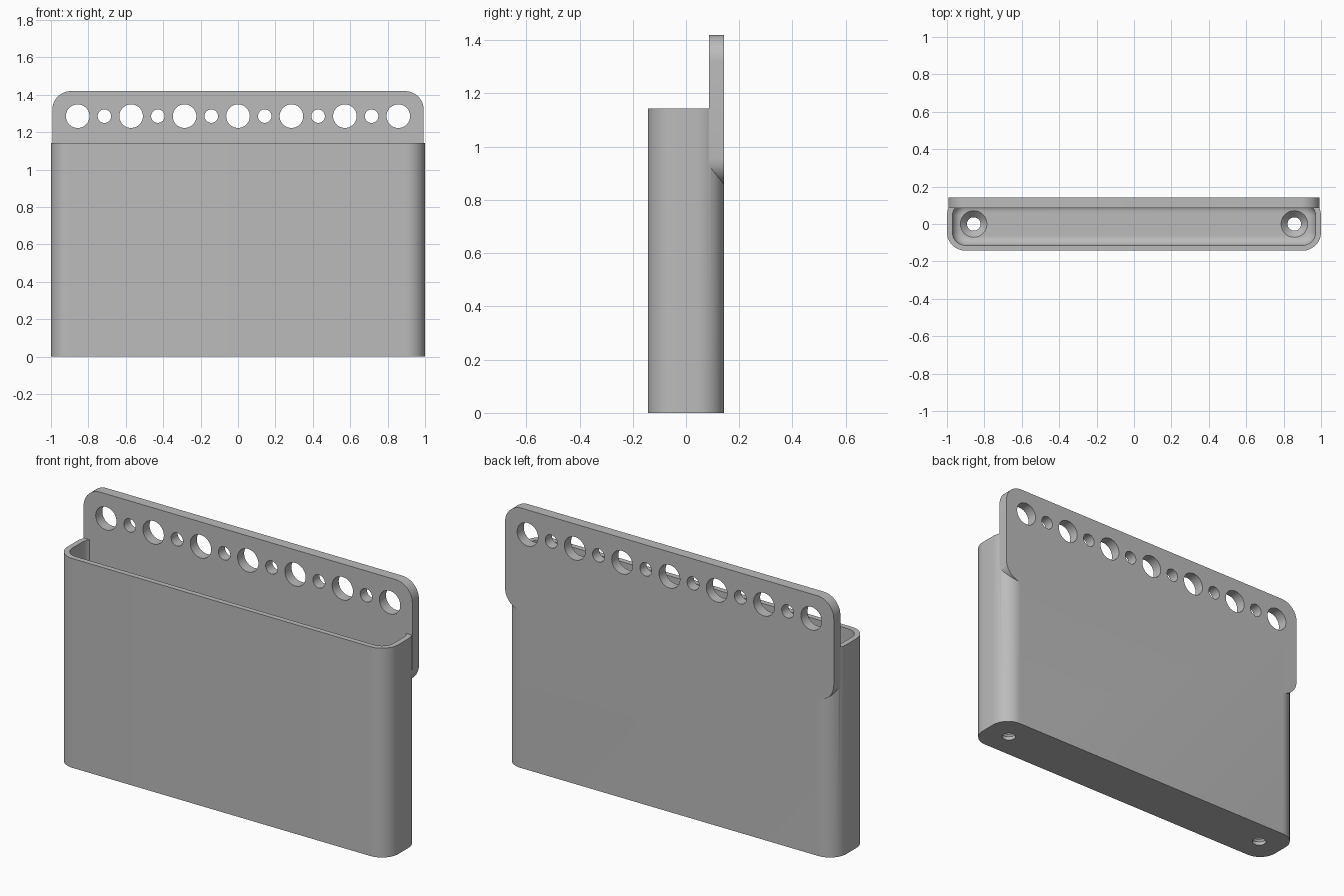
import bpy
import bmesh
from math import sin, cos, pi
from mathutils import Matrix

if "Cube" in bpy.data.objects:
    bpy.data.objects.remove(bpy.data.objects["Cube"], do_unlink=True)

grey = bpy.data.materials.new("plain grey")
grey.use_nodes = True
colour = (0.5, 0.5, 0.5, 1)
grey.diffuse_color = colour
grey.node_tree.nodes["Principled BSDF"].inputs["Base Color"].default_value = colour

TURN = Matrix.Rotation(pi / 2, 4, "X")   # sends a loft's +z to -y, its +y to +z


def outline(hx, hy, r, steps=12):
    """Rounded rectangle; a circle when the radius fills it."""
    pts = []
    corners = [(1, 1), (-1, 1), (-1, -1), (1, -1)]
    for i, (sx, sy) in enumerate(corners):
        for k in range(steps + 1):
            a = (i + k / steps) * pi / 2
            pts.append((sx * (hx - r) + r * cos(a), sy * (hy - r) + r * sin(a)))
    return pts


def loft(name, rings, matrix=Matrix()):
    """Closed solid through rings of (half x, half y, radius, height)."""
    bm = bmesh.new()
    loops = [[bm.verts.new((x, y, z)) for x, y in outline(hx, hy, r)]
             for hx, hy, r, z in rings]
    for low, high in zip(loops, loops[1:]):
        for i in range(len(low)):
            j = (i + 1) % len(low)
            bm.faces.new((low[i], low[j], high[j], high[i]))
    bm.faces.new(loops[0][::-1])
    bm.faces.new(loops[-1])
    bmesh.ops.remove_doubles(bm, verts=bm.verts, dist=1e-5)
    bmesh.ops.recalc_face_normals(bm, faces=bm.faces)
    bm.transform(matrix)
    mesh = bpy.data.meshes.new(name)
    bm.to_mesh(mesh)
    bm.free()
    mesh.materials.append(grey)
    obj = bpy.data.objects.new(name, mesh)
    bpy.context.collection.objects.link(obj)
    return obj


def combine(target, other, operation):
    """Boolean the other solid into the target and discard it."""
    bpy.context.view_layer.objects.active = target
    mod = target.modifiers.new("cut", "BOOLEAN")
    mod.object, mod.operation, mod.solver = other, operation, "EXACT"
    bpy.ops.object.modifier_apply(modifier=mod.name)
    bpy.data.objects.remove(other, do_unlink=True)


DEPTH, HEIGHT, WALL, FLOOR = 0.143, 1.143, 0.029, 0.057
PITCH = 2 / 7

# Box with rounded upright corners
holder = loft("holder_box", [(1, DEPTH, 0.1, 0), (1, DEPTH, 0.1, HEIGHT)])

# Cavity with a filleted floor
fillet = 0.05
rings = []
for k in range(9):
    a = k / 8 * pi / 2
    inset = WALL + fillet * (1 - sin(a))
    rings.append((1 - inset, DEPTH - inset, 0.1 - inset, FLOOR + fillet * (1 - cos(a))))
rings.append((1 - WALL, DEPTH - WALL, 0.1 - WALL, HEIGHT + 0.1))
combine(holder, loft("cavity", rings), "DIFFERENCE")

# Back plate, rising above the box
low, high = 0.857, 1.42
plate_shape = (0.993, (high - low) / 2, 0.1)
plate = loft("back_plate", [(*plate_shape, -DEPTH), (*plate_shape, -DEPTH + 0.057)],
             Matrix.Translation((0, 0, (low + high) / 2)) @ TURN)
combine(holder, plate, "UNION")

# Alternating large and small holes along the plate
for i in range(-6, 7):
    r = 0.063 if i % 2 == 0 else 0.036
    hole = loft("plate_hole", [(r, r, r, -0.3), (r, r, r, 0.0)],
                Matrix.Translation((i * PITCH / 2, 0, 1.286)) @ TURN)
    combine(holder, hole, "DIFFERENCE")

# Countersunk screw holes in the floor
for side in (-1, 1):
    profile = [(0.036, -0.1), (0.036, 0.02), (0.071, FLOOR), (0.071, FLOOR + 0.1)]
    screw = loft("screw_hole", [(r, r, r, z) for r, z in profile],
                 Matrix.Translation((side * 3 * PITCH, 0, 0)))
    combine(holder, screw, "DIFFERENCE")

# Smooth shading with crisp edges
bpy.ops.object.select_all(action="DESELECT")
holder.select_set(True)
bpy.context.view_layer.objects.active = holder
bpy.ops.object.shade_smooth_by_angle(angle=pi / 6)
